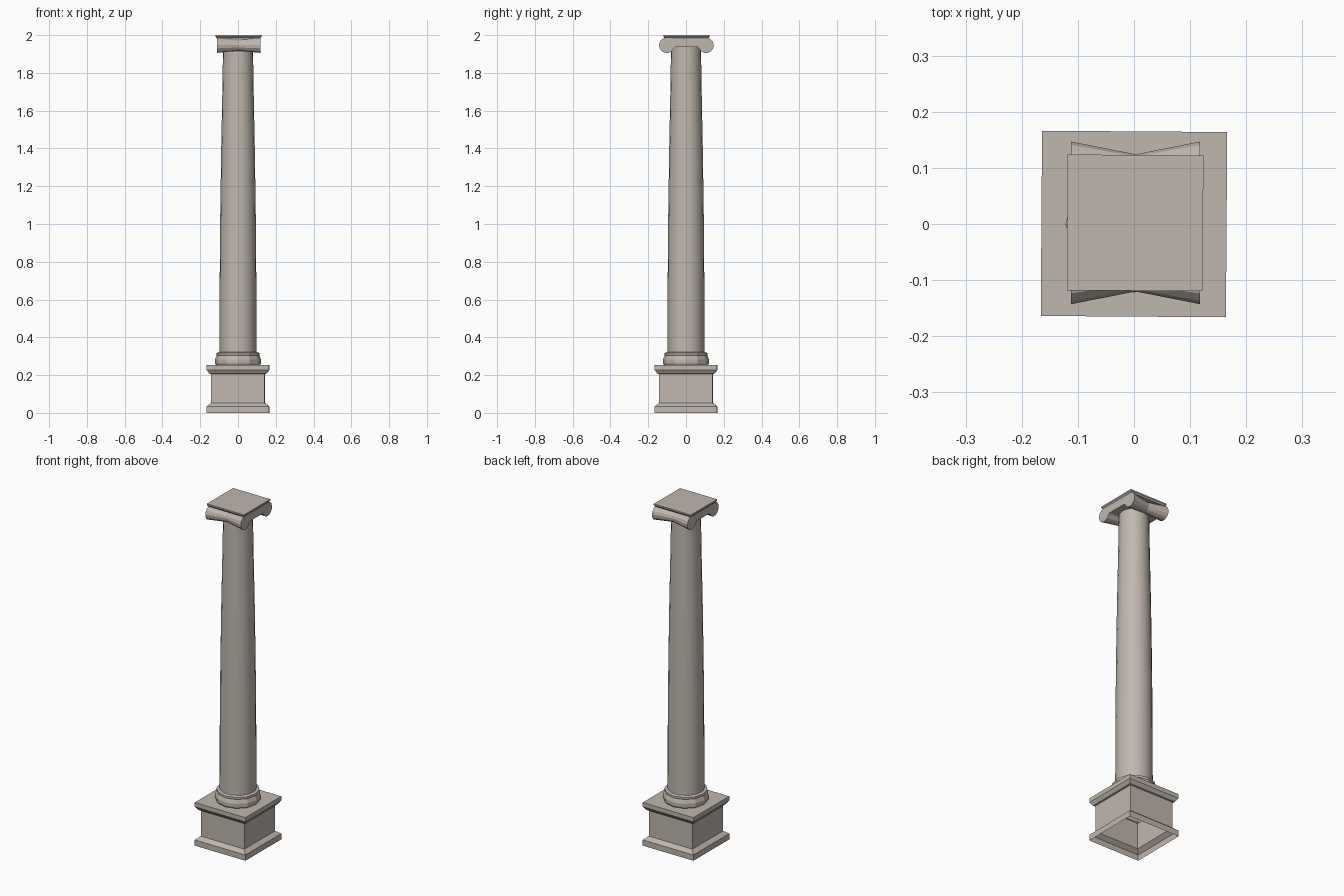
import bpy
import bmesh
from math import cos, sin, pi, radians

cube = bpy.data.objects.get("Cube")
if cube:
    bpy.data.objects.remove(cube)

STONE = (0.53, 0.475, 0.425, 1)
stone = bpy.data.materials.new("warm grey stone")
stone.use_nodes = True
stone.diffuse_color = STONE
stone.node_tree.nodes["Principled BSDF"].inputs["Base Color"].default_value = STONE


def loft(name, rings, cap_start=False, cap_end=True, smooth=False):
    """Skin a list of equal-length closed rings of points."""
    bm = bmesh.new()
    loops = [[bm.verts.new(p) for p in ring] for ring in rings]
    for a, b in zip(loops, loops[1:]):
        for i in range(len(a)):
            j = (i + 1) % len(a)
            bm.faces.new((a[i], a[j], b[j], b[i]))
    if cap_start:
        bm.faces.new(loops[0][::-1])
    if cap_end:
        bm.faces.new(loops[-1])
    if cap_start and cap_end:
        bmesh.ops.recalc_face_normals(bm, faces=bm.faces)
    mesh = bpy.data.meshes.new(name)
    bm.to_mesh(mesh)
    bm.free()
    mesh.materials.append(stone)
    obj = bpy.data.objects.new(name, mesh)
    bpy.context.collection.objects.link(obj)
    if smooth:
        bpy.ops.object.select_all(action="DESELECT")
        obj.select_set(True)
        bpy.context.view_layer.objects.active = obj
        bpy.ops.object.shade_smooth_by_angle(angle=radians(35))
    return obj


def square(h, z):
    return [(-h, -h, z), (h, -h, z), (h, h, z), (-h, h, z)]


def circle(r, z, sides):
    return [(r * cos(2 * pi * i / sides), r * sin(2 * pi * i / sides), z)
            for i in range(sides)]


# Square pedestal, a shell open underneath
pedestal = loft("pedestal", [square(h, z) for h, z in (
    (0.165, 0), (0.165, 0.034), (0.142, 0.053), (0.142, 0.206),
    (0.151, 0.208), (0.165, 0.228), (0.165, 0.253))])
pedestal.rotation_euler.z = radians(-0.4)

# Faceted base moulding
loft("column_base", [circle(r, z, 12) for r, z in (
    (0.114, 0.25), (0.122, 0.262), (0.122, 0.282), (0.113, 0.304),
    (0.115, 0.308), (0.115, 0.317), (0.098, 0.322))])

# Tapered shaft with a gentle swelling
loft("shaft", [circle(r, z, 20) for r, z in (
    (0.098, 0.315), (0.097, 0.7), (0.094, 1.05), (0.089, 1.4),
    (0.083, 1.7), (0.079, 1.95))], smooth=True)


# Scroll capital: side profile lofted across x, pinched in the middle
def scroll_half(pinch):
    """Profile of the +y half, from the centre top round to the inner underside."""
    cy, cz, r = 0.104, 1.946, 0.041
    r *= pinch
    cy -= 0.008 * (1 - pinch) / 0.2
    points = [(0.06, 1.987)]
    for i in range(10):
        a = radians(85 - 27 * i)
        points.append((cy + r * cos(a), cz + r * sin(a)))
    points.append((0.058, 1.938))
    return points


def scroll_ring(x, pinch):
    half = scroll_half(pinch)
    profile = half + [(-y, z) for y, z in reversed(half)]
    return [(x, y, z) for y, z in profile]


capital = loft("scroll_capital", [
    scroll_ring(-0.115, 1), scroll_ring(0, 0.72), scroll_ring(0.115, 1)],
    cap_start=True)
capital.location = (0.003, 0.002, 0)

# Thin slab on top, flaring upward
abacus = loft("abacus", [square(0.115, 1.984), square(0.121, 1.992),
                         square(0.121, 2.0)], cap_start=True)
abacus.location = (0.002, 0.002, 0)
abacus.rotation_euler.z = radians(-0.4)
